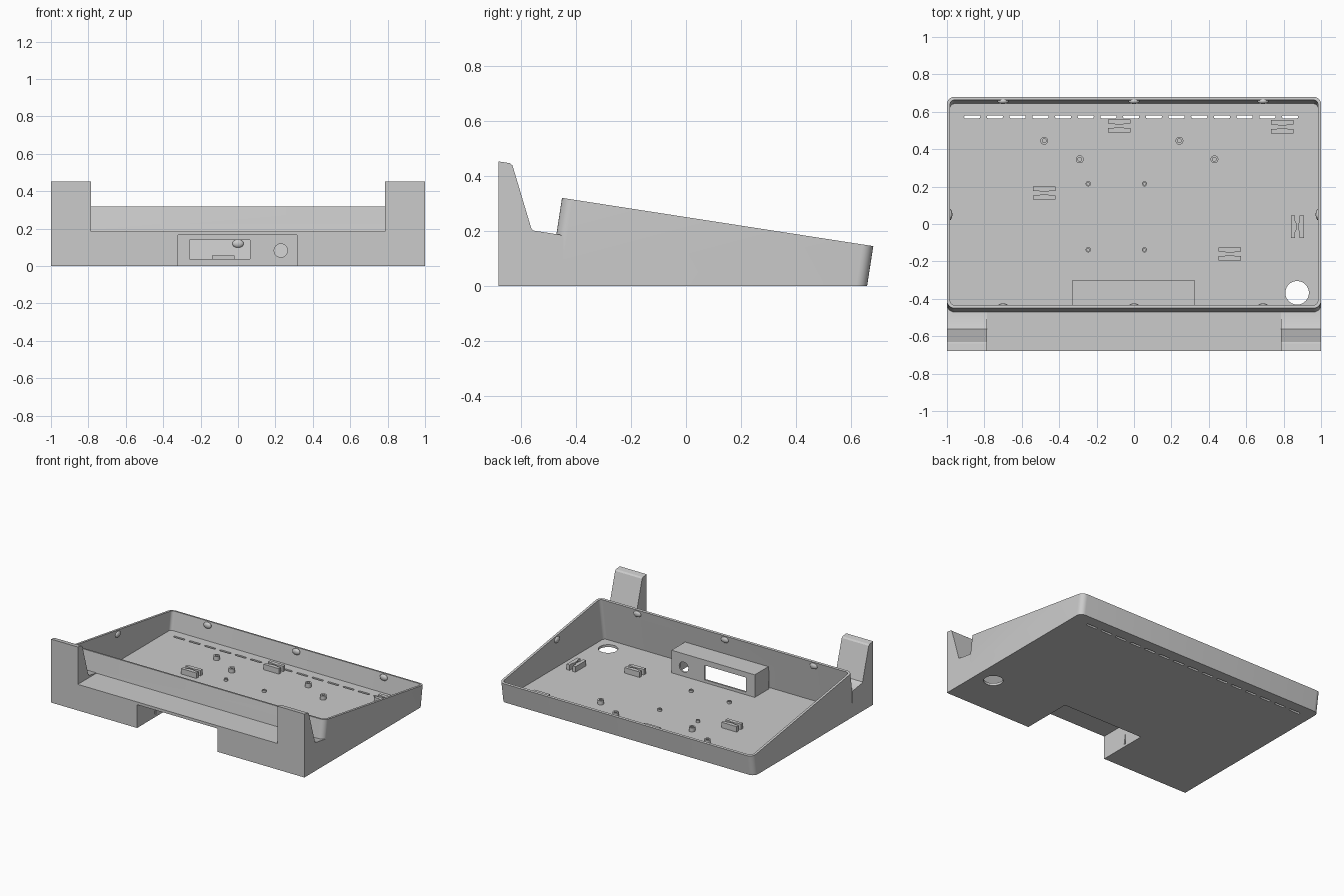
import bpy
import bmesh
import math
from mathutils import Matrix

cube = bpy.data.objects.get("Cube")
if cube:
    bpy.data.objects.remove(cube, do_unlink=True)

GREY = (0.6, 0.6, 0.6, 1.0)
plastic = bpy.data.materials.new("grey_plastic")
plastic.use_nodes = True
plastic.diffuse_color = GREY
plastic.node_tree.nodes["Principled BSDF"].inputs["Base Color"].default_value = GREY

TILT = 0.155      # slope of the case rim and lean of its walls
RIM = 0.25        # rim height at y = 0
WALL = 0.017      # shell thickness


def make(name, bm):
    bmesh.ops.recalc_face_normals(bm, faces=bm.faces)
    mesh = bpy.data.meshes.new(name)
    bm.to_mesh(mesh)
    bm.free()
    mesh.materials.append(plastic)
    obj = bpy.data.objects.new(name, mesh)
    bpy.context.collection.objects.link(obj)
    return obj


def loft(bm, lower, upper):
    """Closed solid between two loops with equal point counts."""
    a = [bm.verts.new(p) for p in lower]
    b = [bm.verts.new(p) for p in upper]
    bm.faces.new(a)
    bm.faces.new(b)
    for i in range(len(a)):
        j = (i + 1) % len(a)
        bm.faces.new((a[i], a[j], b[j], b[i]))


def box(bm, x0, x1, y0, y1, z0, z1):
    loop = [(x0, y0), (x1, y0), (x1, y1), (x0, y1)]
    loft(bm, [(x, y, z0) for x, y in loop], [(x, y, z1) for x, y in loop])


def box_object(name, *bounds):
    bm = bmesh.new()
    box(bm, *bounds)
    return make(name, bm)


def cylinder(bm, x, y, z0, z1, r, sides=24):
    bmesh.ops.create_cone(bm, cap_ends=True, segments=sides, radius1=r, radius2=r,
                          depth=z1 - z0, matrix=Matrix.Translation((x, y, (z0 + z1) / 2)))


def rounded_loop(x0, x1, y0, y1, r, steps=6):
    pts = []
    corners = [(x1 - r, y1 - r), (x0 + r, y1 - r), (x0 + r, y0 + r), (x1 - r, y0 + r)]
    for q, (cx, cy) in enumerate(corners):
        for s in range(steps + 1):
            a = (q + s / steps) * math.pi / 2
            pts.append((cx + r * math.cos(a), cy + r * math.sin(a)))
    return pts


def leaning_prism(name, inset, z0, lift):
    """Rounded box whose walls lean back and whose top follows the rim slope."""
    loop = rounded_loop(-1 + inset, 1 - inset, -0.4996 + inset, 0.6575 - inset, 0.04 - inset)
    lower = [(x, y + TILT * z0, z0) for x, y in loop]
    upper = []
    for x, y in loop:
        z = (RIM + lift - TILT * y) / (1 + TILT ** 2)
        upper.append((x, y + TILT * z, z))
    bm = bmesh.new()
    loft(bm, lower, upper)
    return make(name, bm)


def combine(target, tool, operation):
    """Apply a boolean and remove the tool."""
    mod = target.modifiers.new("cut", 'BOOLEAN')
    mod.operation = operation
    mod.solver = 'EXACT'
    mod.object = tool
    graph = bpy.context.evaluated_depsgraph_get()
    graph.update()
    mesh = bpy.data.meshes.new_from_object(target.evaluated_get(graph))
    target.modifiers.clear()
    target.data = mesh
    bpy.data.objects.remove(tool, do_unlink=True)


# Front stand: full-width side profile with the middle lowered to a ledge
profile = [(-0.68, 0), (-0.68, 0.452), (-0.64, 0.446), (-0.63, 0.438),
           (-0.561, 0.207), (-0.553, 0.201), (-0.445, 0.184), (-0.445, 0)]
bm = bmesh.new()
loft(bm, [(-1, y, z) for y, z in profile], [(1, y, z) for y, z in profile])
case = make("case_body", bm)
combine(case, box_object("ledge_cutter", -0.787, 0.787, -1, 0, 0.186, 1), 'DIFFERENCE')

# Sloping tray, hollowed from above
combine(case, leaning_prism("tray_outer", 0, 0, 0), 'UNION')
combine(case, leaning_prism("tray_inner", WALL, WALL, 0.2), 'DIFFERENCE')

# Port housing inside the tray and the recess beneath it
combine(case, box_object("housing", -0.331, 0.326, -0.464, -0.302, 0.006, 0.178), 'UNION')
combine(case, box_object("recess_cutter", -0.32, 0.316, -1, -0.314, -0.5, 0.166), 'DIFFERENCE')
combine(case, box_object("window_cutter", -0.26, 0.065, -0.35, -0.25, 0.037, 0.14), 'DIFFERENCE')
bm = bmesh.new()
cylinder(bm, 0, 0, -0.05, 0.05, 0.036)
bm.transform(Matrix.Translation((0.229, -0.3, 0.083)) @ Matrix.Rotation(math.pi / 2, 4, 'X'))
combine(case, make("port_cutter", bm), 'DIFFERENCE')

# Cable hole and row of vent slots through the floor
bm = bmesh.new()
cylinder(bm, 0.872, -0.368, -0.1, 0.1, 0.063, 40)
for i in range(15):
    x = -0.865 + i * 0.1214
    loop = rounded_loop(x - 0.043, x + 0.043, 0.565, 0.581, 0.007, 3)
    loft(bm, [(u, v, -0.1) for u, v in loop], [(u, v, 0.1) for u, v in loop])
combine(case, make("floor_cutter", bm), 'DIFFERENCE')


# Screw standoffs: rings with a blind hole
def standoff(name, x, y, r, height):
    bm = bmesh.new()
    rings = [(r, WALL - 0.004), (r, height), (r * 0.5, height), (r * 0.5, WALL + 0.002)]
    loops = [[bm.verts.new((x + q * math.cos(t * math.pi / 10), y + q * math.sin(t * math.pi / 10), z))
              for t in range(20)] for q, z in rings]
    for a, b in zip(loops, loops[1:]):
        for i in range(20):
            j = (i + 1) % 20
            bm.faces.new((a[i], a[j], b[j], b[i]))
    bm.faces.new(loops[0])
    bm.faces.new(loops[-1])
    return make(name, bm)


parts = [case]
for x, y in [(-0.48, 0.445), (0.243, 0.445), (-0.29, 0.346), (0.43, 0.346)]:
    parts.append(standoff("large_standoff", x, y, 0.021, 0.046))
for x in (-0.245, 0.056):
    for y in (0.215, -0.138):
        parts.append(standoff("small_standoff", x, y, 0.014, 0.032))

# Cable clips: two facing rails with a raised middle
rail = [(-0.06, 0.035), (-0.06, 0.012), (-0.03, 0.012), (-0.018, 0.006),
        (0.018, 0.006), (0.03, 0.012), (0.06, 0.012), (0.06, 0.035)]
for x, y, turn in [(-0.08, 0.525, 0), (0.793, 0.52, 0), (-0.48, 0.165, 0),
                   (0.513, -0.16, 0), (0.874, -0.014, math.pi / 2)]:
    bm = bmesh.new()
    for side in (-1, 1):
        loft(bm, [(u, v * side, WALL - 0.004) for u, v in rail],
             [(u, v * side, 0.056) for u, v in rail])
    bm.transform(Matrix.Translation((x, y, 0)) @ Matrix.Rotation(turn, 4, 'Z'))
    parts.append(make("cable_clip", bm))


# Snap bumps just under the rim
def snap_bump(x, y, z, scale):
    bm = bmesh.new()
    bmesh.ops.create_uvsphere(bm, u_segments=16, v_segments=10, radius=1)
    bm.transform(Matrix.Translation((x, y, z)) @ Matrix.Diagonal((*scale, 1)))
    parts.append(make("snap_bump", bm))


for x in (-0.7, 0, 0.69):
    snap_bump(x, 0.656, 0.12, (0.03, 0.014, 0.022))
    snap_bump(x, -0.439, 0.288, (0.03, 0.014, 0.022))
for x in (-0.985, 0.985):
    snap_bump(x, 0.05, 0.212, (0.014, 0.03, 0.022))

# Smooth rounded corners, keep hard edges
bpy.ops.object.select_all(action='DESELECT')
for obj in parts:
    obj.select_set(True)
bpy.context.view_layer.objects.active = case
bpy.ops.object.shade_smooth_by_angle(angle=math.radians(30))
